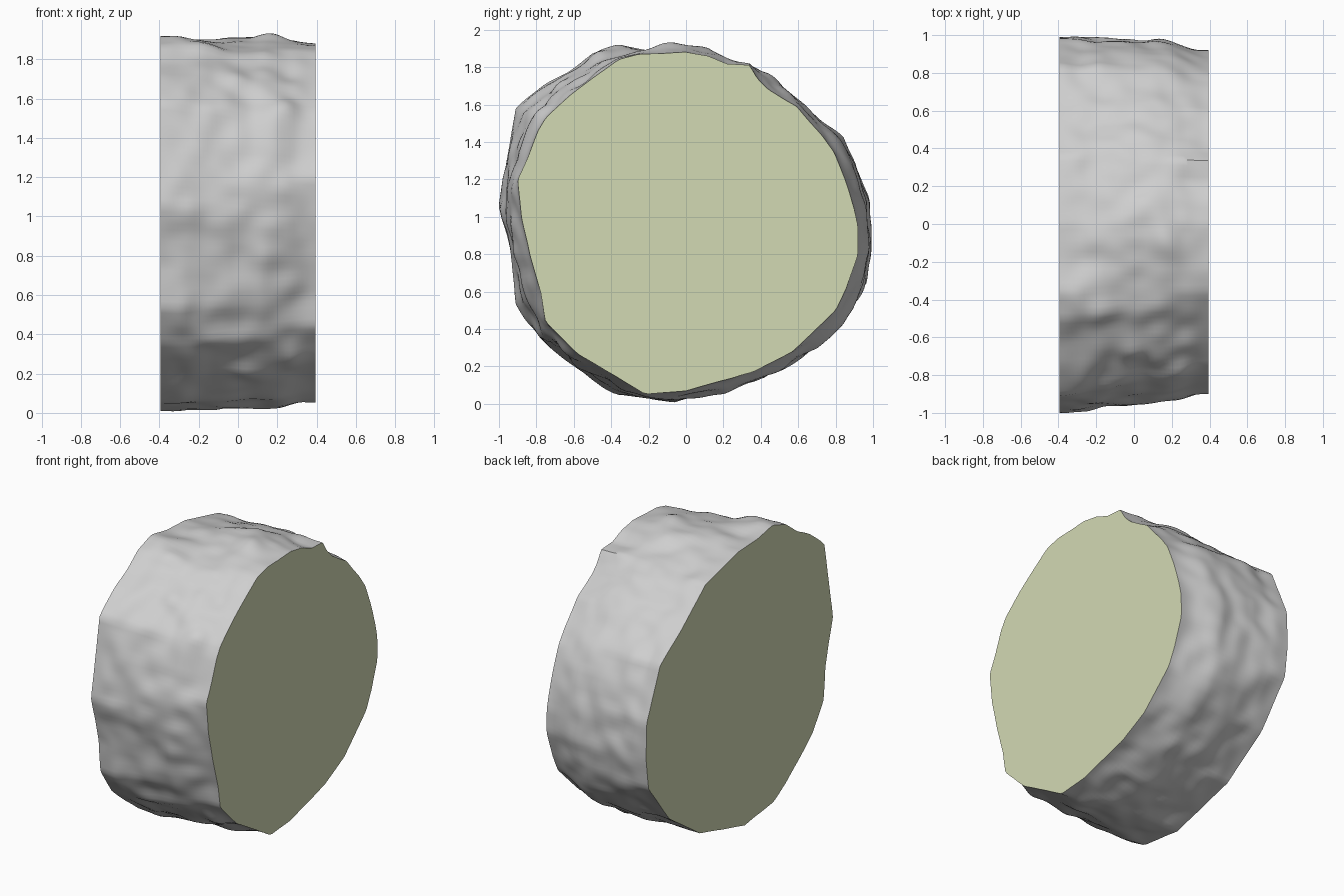
import bpy, bmesh, math
from mathutils import Vector, noise

if "Cube" in bpy.data.objects:
    bpy.data.objects.remove(bpy.data.objects["Cube"], do_unlink=True)


def material(name, rgb):
    m = bpy.data.materials.new(name)
    m.use_nodes = True
    m.diffuse_color = (*rgb, 1)
    m.node_tree.nodes["Principled BSDF"].inputs["Base Color"].default_value = (*rgb, 1)
    return m


# Cross-sections (y, z) of the rough log at its two cuts and between them
LEFT_CUT = [(-.90, 1.20), (-.84, 1.33), (-.79, 1.46), (-.75, 1.53), (-.62, 1.65),
            (-.50, 1.74), (-.36, 1.84), (-.25, 1.87), (0, 1.88), (.12, 1.86), (.22, 1.82),
            (.34, 1.81), (.38, 1.74), (.44, 1.68), (.59, 1.59), (.73, 1.43), (.79, 1.35),
            (.85, 1.20), (.90, 1.04), (.92, .95), (.92, .80), (.86, .62), (.80, .50),
            (.57, .28), (.36, .17), (0, .07), (-.22, .05), (-.38, .15), (-.57, .26),
            (-.75, .44), (-.78, .60), (-.84, .82), (-.88, 1.0)]
MIDDLE = [(-.94, 1.15), (-.90, 1.35), (-.82, 1.54), (-.67, 1.69), (-.45, 1.83),
          (-.25, 1.89), (-.07, 1.915), (.12, 1.89), (.22, 1.84), (.34, 1.81), (.45, 1.76),
          (.55, 1.66), (.65, 1.59), (.82, 1.42), (.90, 1.28), (.96, 1.10), (.97, .92),
          (.98, .82), (.95, .68), (.89, .50), (.84, .42), (.70, .30), (.55, .21),
          (.40, .14), (.20, .06), (-.10, .02), (-.33, .07), (-.50, .16), (-.65, .27),
          (-.76, .38), (-.85, .55), (-.90, .75), (-.93, .95)]
RIGHT_CUT = [(-1.0, 1.06), (-.96, 1.30), (-.91, 1.58), (-.87, 1.62), (-.74, 1.72),
             (-.62, 1.78), (-.50, 1.87), (-.36, 1.92), (-.20, 1.89), (0, 1.88), (.36, 1.79),
             (.59, 1.60), (.84, 1.43), (.98, 1.10), (.99, .85), (.96, .64), (.74, .36),
             (.42, .14), (-.06, .01), (-.37, .05), (-.50, .13), (-.71, .29), (-.78, .35),
             (-.90, .53), (-.92, .75)]
STATIONS = [(-.395, RIGHT_CUT), (.1, MIDDLE), (.395, LEFT_CUT)]

# Bark knobs: x, degrees around the axis
KNOBS = [(.17, 189), (-.28, 205), (-.12, 217), (.05, 232), (.30, 227), (-.17, 117),
         (0, 132), (.15, 94), (-.20, 95), (-.28, 141), (.25, 142)]
CENTRE_Z, SIDES, RINGS = .96, 200, 36


def radius_function(points):
    """Turn an outline into radius by angle around the log's axis."""
    polar = sorted((math.atan2(z - CENTRE_Z, y) % math.tau, math.hypot(y, z - CENTRE_Z))
                   for y, z in points)
    polar = [(polar[-1][0] - math.tau, polar[-1][1])] + polar + \
            [(polar[0][0] + math.tau, polar[0][1])]

    def radius(angle):
        for (a0, r0), (a1, r1) in zip(polar, polar[1:]):
            if a0 <= angle <= a1:
                # straight line between outline points
                return r0 * r1 * math.sin(a1 - a0) / (
                    r0 * math.sin(angle - a0) + r1 * math.sin(a1 - angle))
        return polar[0][1]
    return radius


profiles = [(x, radius_function(p)) for x, p in STATIONS]


def surface(x, angle):
    """Point on the bark: blended outlines plus soft lumps and knobs."""
    (x0, f0), (x1, f1) = profiles[0:2] if x < profiles[1][0] else profiles[1:3]
    t = (x - x0) / (x1 - x0)
    t = t * t * (3 - 2 * t)
    r = f0(angle) * (1 - t) + f1(angle) * t
    p = Vector((x, math.cos(angle), math.sin(angle)))
    lumps = .018 * noise.noise(p * 4.5) + .014 * noise.noise(p * 8 + Vector((3, 7, 1)))
    for kx, degrees in KNOBS:
        a = math.radians(degrees)
        gap = p - Vector((kx, math.cos(a), math.sin(a)))
        lumps += .02 * math.exp(-gap.length_squared / .006)
    fade = min(1, (.395 - abs(x)) / .12)
    r += lumps * (.15 + .85 * fade)
    return Vector((x, r * math.cos(angle), CENTRE_Z + r * math.sin(angle)))


# Log: bark skin lofted along x, closed by two flat cuts
bm = bmesh.new()
rings = []
for i in range(RINGS + 1):
    x = -.395 + .79 * i / RINGS
    rings.append([bm.verts.new(surface(x, math.tau * j / SIDES)) for j in range(SIDES)])
for a, b in zip(rings, rings[1:]):
    for j in range(SIDES):
        k = (j + 1) % SIDES
        bm.faces.new((a[j], a[k], b[k], b[j])).material_index = 0
for ring in (rings[0], rings[-1]):
    bm.faces.new(ring).material_index = 1
bmesh.ops.recalc_face_normals(bm, faces=bm.faces)

mesh = bpy.data.meshes.new("log_slice")
bm.to_mesh(mesh)
bm.free()
mesh.materials.append(material("grey bark", (.62, .62, .62)))
mesh.materials.append(material("pale cut wood", (.65, .695, .455)))
log = bpy.data.objects.new("log_slice", mesh)
bpy.context.collection.objects.link(log)
bpy.ops.object.select_all(action='DESELECT')
log.select_set(True)
bpy.context.view_layer.objects.active = log
bpy.ops.object.shade_smooth_by_angle(angle=math.radians(40))
